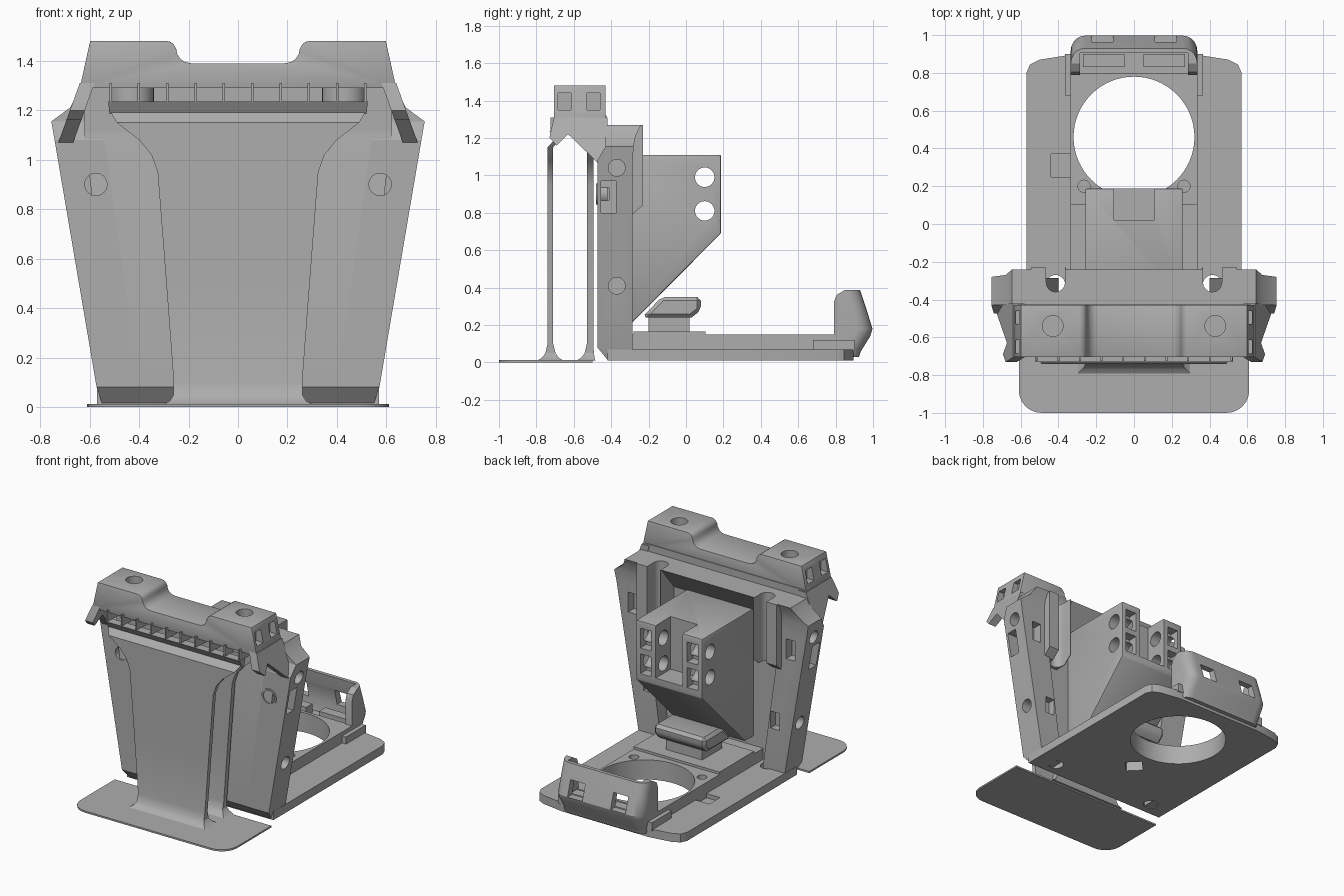
import bpy, bmesh, math
from mathutils import Vector

cube = bpy.data.objects.get("Cube")
if cube:
    bpy.data.objects.remove(cube, do_unlink=True)

grey = bpy.data.materials.new("matte_grey")
grey.use_nodes = True
grey.diffuse_color = (0.42, 0.42, 0.42, 1)
grey.node_tree.nodes["Principled BSDF"].inputs["Base Color"].default_value = (0.42, 0.42, 0.42, 1)


def finish(name, bm):
    bmesh.ops.recalc_face_normals(bm, faces=bm.faces)
    me = bpy.data.meshes.new(name)
    bm.to_mesh(me)
    bm.free()
    me.materials.append(grey)
    ob = bpy.data.objects.new(name, me)
    bpy.context.collection.objects.link(ob)
    return ob


def prism(name, pts, axis, a, b):
    """Extrude a 2D outline along an axis from a to b."""
    place = {"x": lambda p, t: (t, p[0], p[1]),
             "y": lambda p, t: (p[0], t, p[1]),
             "z": lambda p, t: (p[0], p[1], t)}[axis]
    bm = bmesh.new()
    f = bm.faces.new([bm.verts.new(place(p, a)) for p in pts])
    ext = bmesh.ops.extrude_face_region(bm, geom=[f])
    move = Vector(place((0, 0), b - a))
    bmesh.ops.translate(bm, vec=move, verts=[g for g in ext["geom"] if isinstance(g, bmesh.types.BMVert)])
    return finish(name, bm)


def box(name, x0, x1, y0, y1, z0, z1):
    return prism(name, [(x0, y0), (x1, y0), (x1, y1), (x0, y1)], "z", z0, z1)


def rod(name, c, r, axis, a, b, n=32):
    pts = [(c[0] + r * math.cos(i * math.tau / n), c[1] + r * math.sin(i * math.tau / n)) for i in range(n)]
    return prism(name, pts, axis, a, b)


def loft(name, rows, s=1):
    """Stack rectangles given as (z, x0, x1, y0, y1)."""
    bm = bmesh.new()
    rings = [[bm.verts.new((s * x, y, z)) for x, y in ((x0, y0), (x1, y0), (x1, y1), (x0, y1))]
             for z, x0, x1, y0, y1 in rows]
    for lo, hi in zip(rings, rings[1:]):
        for i in range(4):
            j = (i + 1) % 4
            bm.faces.new((lo[i], lo[j], hi[j], hi[i]))
    bm.faces.new(rings[0])
    bm.faces.new(rings[-1])
    return finish(name, bm)


def apply(ob, mod):
    bpy.context.view_layer.objects.active = ob
    bpy.ops.object.modifier_apply(modifier=mod.name)


def cut(ob, *cutters):
    for c in cutters:
        m = ob.modifiers.new("cut", "BOOLEAN")
        m.operation, m.solver, m.object = "DIFFERENCE", "EXACT", c
        apply(ob, m)
        bpy.data.objects.remove(c, do_unlink=True)


def bevel(ob, width, segments=3):
    m = ob.modifiers.new("bevel", "BEVEL")
    m.width, m.segments, m.limit_method, m.angle_limit = width, segments, "ANGLE", math.radians(40)
    apply(ob, m)


def arc(cx, cy, r, a0, a1, n=6):
    return [(cx + r * math.cos(math.radians(a0 + (a1 - a0) * i / n)),
             cy + r * math.sin(math.radians(a0 + (a1 - a0) * i / n))) for i in range(n + 1)]


# Foot plate with rounded front corners
prism("foot_plate", arc(-0.49, -0.88, 0.12, 180, 270) + arc(0.49, -0.88, 0.12, 270, 360)
      + [(0.61, -0.5), (-0.61, -0.5)], "z", 0, 0.012)

# Front and rear duct sheets, flared at the foot and the mouth
widths = [(0.01, 0.30), (0.025, 0.275), (0.05, 0.26), (0.1, 0.26), (0.5, 0.29), (0.95, 0.325),
          (1.02, 0.35), (1.08, 0.40), (1.15, 0.49), (1.2, 0.52)]
spread = {0.01: 0.055, 0.025: 0.03, 0.05: 0.012}
front, rear = [], []
for z, w in widths:
    e = spread.get(z, 0)
    lean = 0.045 if z == 1.2 else 0
    front.append((z, -w, w, -0.74 - e + lean, -0.71 + e + lean))
    rear.append((z, -w, w, -0.53 - e, -0.495 + e * 0.2))
loft("duct_front_sheet", front)
loft("duct_rear_sheet", rear)

# Back panel
loft("back_panel", [(0.015, -0.5, 0.5, -0.42, -0.38), (0.08, -0.5, 0.5, -0.472, -0.38),
                    (1.1, -0.62, 0.62, -0.472, -0.38), (1.27, -0.62, 0.62, -0.44, -0.24)])

for s, side in ((1, "left"), (-1, "right")):
    # Leaning side rails with windows and screw holes
    rail = loft(side + "_rail", [(0.015, 0.4, 0.55, -0.42, -0.29), (0.08, 0.4, 0.572, -0.474, -0.285),
                                 (1.08, 0.54, 0.742, -0.474, -0.285), (1.155, 0.55, 0.755, -0.43, -0.28),
                                 (1.21, 0.55, 0.68, -0.43, -0.27), (1.27, 0.55, 0.645, -0.43, -0.24)], s)
    cut(rail, box("c", s * 0.62, s * 0.9, -0.455, -0.375, 0.8, 0.97),
        rod("c", (-0.37, 1.04), 0.045, "x", s * 0.66, s * 0.9),
        rod("c", (-0.37, 0.41), 0.045, "x", s * 0.56, s * 0.9),
        rod("c", (s * 0.575, 0.9), 0.055, "y", -0.6, -0.41),
        box("c", s * 0.46, s * 0.53, -0.34, -0.2, 0.36, 0.48),
        box("c", s * 0.58, s * 0.65, -0.35, -0.2, 0.88, 1.02))
    # Raised rim around the front hole
    rim = rod(side + "_hole_rim", (s * 0.575, 0.9), 0.057, "y", -0.48, -0.42)
    cut(rim, rod("c", (s * 0.575, 0.9), 0.045, "y", -0.5, -0.4))
    # Rear corner pillar with a U notch
    pillar = loft(side + "_corner_pillar", [(0.79, 0.36, 0.54, -0.39, -0.29), (0.84, 0.36, 0.545, -0.39, -0.23),
                                            (1.27, 0.36, 0.545, -0.39, -0.23)], s)
    notch = [(0.365, -0.1)] + arc(0.415, -0.31, 0.05, 180, 360, 8) + [(0.465, -0.1)]
    cut(pillar, prism("c", [(s * x, y) for x, y in notch], "z", 0.5, 1.4))
    cut(bpy.data.objects["back_panel"], prism("c", [(s * x, y) for x, y in notch], "z", 0.5, 1.4))
    # Head cheek running down to the rail
    cheek = prism(side + "_cheek", [(-0.705, 1.31), (-0.42, 1.31), (-0.42, 1.06), (-0.475, 1.07),
                                    (-0.63, 1.22), (-0.69, 1.16), (-0.73, 1.2), (-0.72, 1.25)],
                  "x", s * 0.58, s * 0.64)
    for v in cheek.data.vertices:
        v.co.x += s * 0.36 * (1.31 - v.co.z)
    # Screw boss behind the grille
    rod(side + "_boss", (s * 0.43, -0.55), 0.09, "z", 1.235, 1.32)

# Head crossbar with a dipped middle, screw holes and end windows
half = [(0.64, 1.29), (0.598, 1.48), (0.29, 1.48)] + arc(0.29, 1.44, 0.04, 90, 180, 4)[1:] \
    + arc(0.19, 1.45, 0.06, 0, -90, 4)
head = prism("head_crossbar", half + [(-x, z) for x, z in reversed(half)], "y", -0.705, -0.43)
bevel(head, 0.008, 2)
for s in (1, -1):
    cut(head, rod("c", (s * 0.43, -0.54), 0.055, "z", 1.36, 1.6),
        box("c", s * 0.57, s * 0.8, -0.685, -0.615, 1.35, 1.44),
        box("c", s * 0.57, s * 0.8, -0.53, -0.46, 1.35, 1.44))
box("head_back_web", -0.62, 0.62, -0.47, -0.425, 1.1, 1.32)

# Grille lip and fins
loft("grille_lip", [(1.185, -0.52, 0.52, -0.70, -0.67), (1.235, -0.525, 0.525, -0.73, -0.67)])
for i in range(10):
    x = -0.515 + i * 0.1145
    box("grille_fin", x - 0.005, x + 0.005, -0.725, -0.6, 1.23, 1.31)

# Base plate and raised deck around the large opening
edge = [(0.57, -0.42), (0.57, 0.8), (0.55, 0.845), (0.5, 0.87), (0.34, 0.895)]
base = prism("base_plate", edge + [(-x, y) for x, y in reversed(edge)], "z", 0.01, 0.07)
deck = box("deck", -0.335, 0.335, -0.38, 0.8, 0.06, 0.148)
for ob in (base, deck):
    cut(ob, rod("c", (0, 0.46), 0.32, "z", -0.1, 0.3, 64),
        prism("c", [(-0.08, 0), (0, -0.08), (0.08, 0), (0, 0.08)], "z", -0.1, 0.3))
cut(base, box("c", -0.44, -0.335, 0.25, 0.37, 0.04, 0.2),
    *[rod("c", (s * 0.415, -0.32), 0.05, "z", -0.1, 0.3) for s in (1, -1)])
cut(deck, *[rod("c", (s * 0.265, 0.2), 0.032, "z", 0.09, 0.3) for s in (1, -1)])

# Latch block on the deck
box("latch_base", -0.335, 0.335, -0.28, 0.105, 0.13, 0.165)
prism("latch_stem", [(-0.2, 0.15), (0.02, 0.15), (0.02, 0.25), (-0.2, 0.25)], "x", -0.14, 0.14)
latch = [(-0.235, 0.24), (0.03, 0.24), (0.08, 0.28), (0.08, 0.35), (-0.13, 0.35)]
bevel(prism("latch", latch, "x", -0.2, 0.2), 0.02, 1)

# Rear mount block with two drilled prongs
mount = prism("mount_block", [(-0.4, 1.11), (0.187, 1.11), (0.187, 0.69), (-0.29, 0.21), (-0.4, 0.21)],
              "x", -0.258, 0.258)
bevel(mount, 0.008, 2)
cut(mount, box("c", -0.105, 0.105, 0.02, 0.3, 0.74, 1.3),
    *[rod("c", (0.1, z), 0.052, "x", -0.5, 0.5) for z in (0.81, 0.99)],
    *[box("c", s * 0.14, s * 0.225, 0.12, 0.3, z - 0.07, z + 0.07) for s in (1, -1) for z in (0.81, 0.99)])

# Rear clip: hollow rounded wall with two slots
clip = prism("rear_clip", [(0.79, 0.03), (0.79, 0.32), (0.805, 0.36), (0.85, 0.388), (0.93, 0.388),
                           (0.96, 0.3), (0.997, 0.18), (0.985, 0.14), (0.935, 0.06), (0.925, 0.03)],
             "x", -0.335, 0.335)
# Pull the rear corners in to round them
bm = bmesh.new()
bm.from_mesh(clip.data)
corners = [e for e in bm.edges if abs(e.verts[0].co.x - e.verts[1].co.x) < 0.001
           and min(v.co.y for v in e.verts) > 0.92]
bmesh.ops.bevel(bm, geom=corners, offset=0.09, segments=5, profile=0.5, affect="EDGES", clamp_overlap=True)
bm.to_mesh(clip.data)
bm.free()
cut(clip, prism("c", [(0.7, 0.1), (0.93, 0.1), (0.945, 0.18), (0.915, 0.3), (0.89, 0.5), (0.7, 0.5)],
                "x", -0.285, 0.285),
    *[box("c", s * 0.11, s * 0.225, 0.85, 1.1, 0.18, 0.29) for s in (1, -1)])
for s in (1, -1):
    box("clip_rib", s * 0.05, s * 0.27, 0.83, 0.9, 0.08, 0.16)
    box("clip_arm", s * 0.3, s * 0.365, 0.68, 0.9, 0.06, 0.12)

# Smooth rounded surfaces, keep hard edges
for ob in bpy.context.scene.objects:
    ob.select_set(ob.type == "MESH")
bpy.ops.object.shade_smooth_by_angle(angle=math.radians(30))
